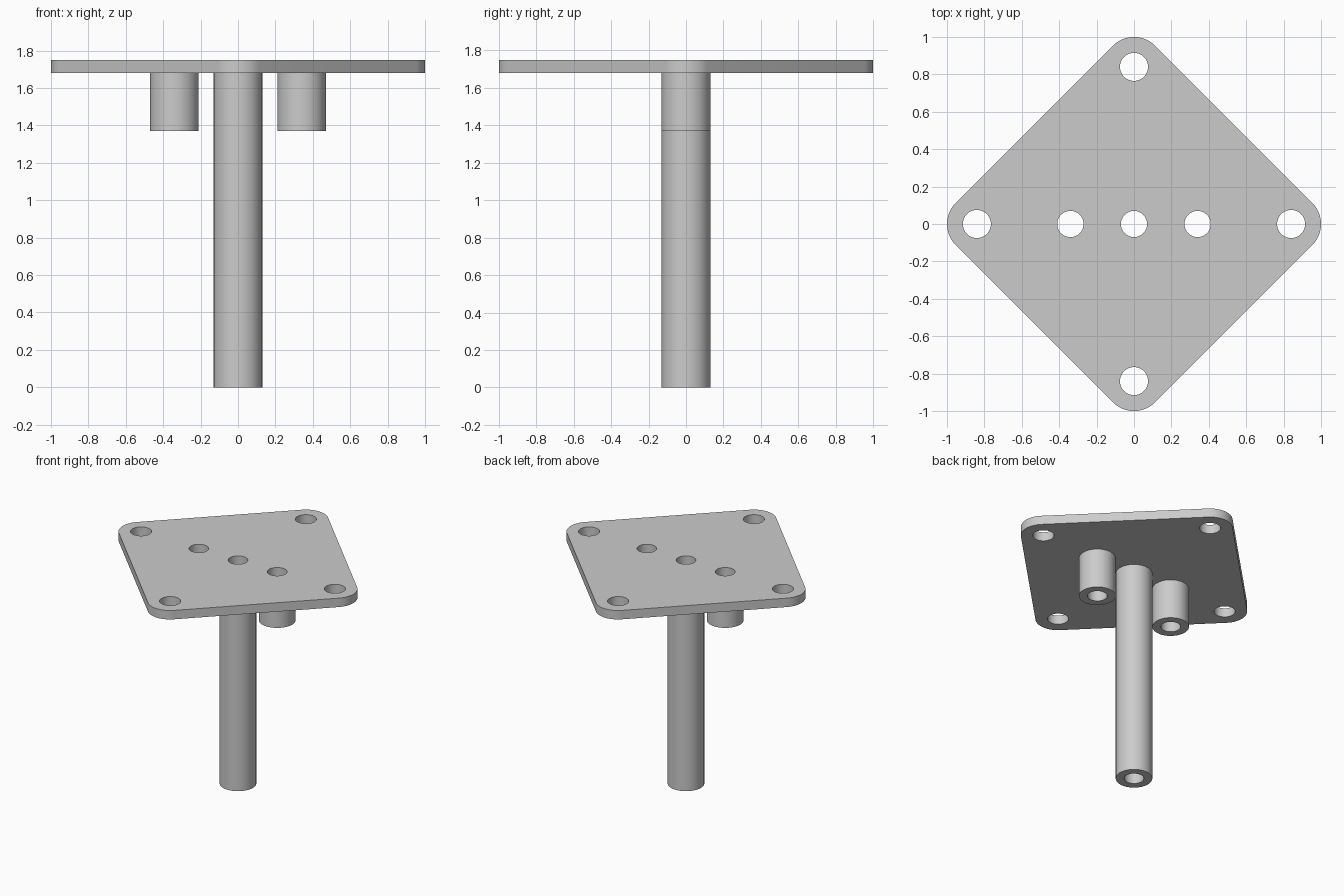
import bpy, bmesh, math

if "Cube" in bpy.data.objects:
    bpy.data.objects.remove(bpy.data.objects["Cube"])

PLATE_BOTTOM, PLATE_TOP = 1.68, 1.75
TUBE_R, BORE_R = 0.13, 0.07
CORNER_R, CORNER_D, BOLT_R = 0.16, 0.84, 0.075
SEG = 64

steel = bpy.data.materials.new("grey_steel")
steel.diffuse_color = (0.6, 0.6, 0.6, 1)
steel.use_nodes = True
steel.node_tree.nodes["Principled BSDF"].inputs["Base Color"].default_value = steel.diffuse_color


def circle(cx, cy, r, n=SEG):
    return [(cx + r * math.cos(2 * math.pi * i / n),
             cy + r * math.sin(2 * math.pi * i / n)) for i in range(n)]


def ring(bm, pts, z):
    return [bm.verts.new((x, y, z)) for x, y in pts]


def wall(bm, low, high, inward=False):
    n = len(low)
    for i in range(n):
        j = (i + 1) % n
        quad = [low[i], low[j], high[j], high[i]]
        bm.faces.new(quad[::-1] if inward else quad)


def cap(bm, rings, up):
    # fill the area between the first ring and the holes inside it
    edges = []
    for r in rings:
        for i in range(len(r)):
            pair = (r[i], r[(i + 1) % len(r)])
            edges.append(bm.edges.get(pair) or bm.edges.new(pair))
    out = bmesh.ops.triangle_fill(bm, edges=edges, use_beauty=True)
    for f in out["geom"]:
        if isinstance(f, bmesh.types.BMFace):
            f.normal_update()
            if (f.normal.z > 0) != up:
                f.normal_flip()


def finish(bm, name):
    mesh = bpy.data.meshes.new(name)
    bm.to_mesh(mesh)
    bm.free()
    mesh.materials.append(steel)
    obj = bpy.data.objects.new(name, mesh)
    bpy.context.collection.objects.link(obj)
    bpy.ops.object.select_all(action='DESELECT')
    obj.select_set(True)
    bpy.context.view_layer.objects.active = obj
    bpy.ops.object.shade_smooth_by_angle(angle=math.radians(30))


tubes = [("left_tube", -0.34, 1.37), ("centre_tube", 0, 0), ("right_tube", 0.34, 1.37)]
corners = [(CORNER_D * math.cos(k * math.pi / 2), CORNER_D * math.sin(k * math.pi / 2))
           for k in range(4)]

# Diamond plate with rounded corners and a bolt hole in each corner
outline = []
for k, (cx, cy) in enumerate(corners):
    for i in range(17):
        a = k * math.pi / 2 + math.pi / 4 * (i / 8 - 1)
        outline.append((cx + CORNER_R * math.cos(a), cy + CORNER_R * math.sin(a)))

bm = bmesh.new()
low, high = [ring(bm, outline, PLATE_BOTTOM)], [ring(bm, outline, PLATE_TOP)]
wall(bm, low[0], high[0])
for cx, cy in corners:
    low.append(ring(bm, circle(cx, cy, BOLT_R), PLATE_BOTTOM))
    high.append(ring(bm, circle(cx, cy, BOLT_R), PLATE_TOP))
    wall(bm, low[-1], high[-1], inward=True)
# openings where the tubes join below and their bores come out on top
for _, x, _ in tubes:
    low.append(ring(bm, circle(x, 0, TUBE_R), PLATE_BOTTOM))
    high.append(ring(bm, circle(x, 0, BORE_R), PLATE_TOP))
cap(bm, low, up=False)
cap(bm, high, up=True)
finish(bm, "plate")

# Tubes under the plate, bored through to its top face
for name, x, z in tubes:
    bm = bmesh.new()
    outer, inner = ring(bm, circle(x, 0, TUBE_R), z), ring(bm, circle(x, 0, BORE_R), z)
    wall(bm, outer, ring(bm, circle(x, 0, TUBE_R), PLATE_BOTTOM))
    wall(bm, inner, ring(bm, circle(x, 0, BORE_R), PLATE_TOP), inward=True)
    cap(bm, [outer, inner], up=False)
    finish(bm, name)
